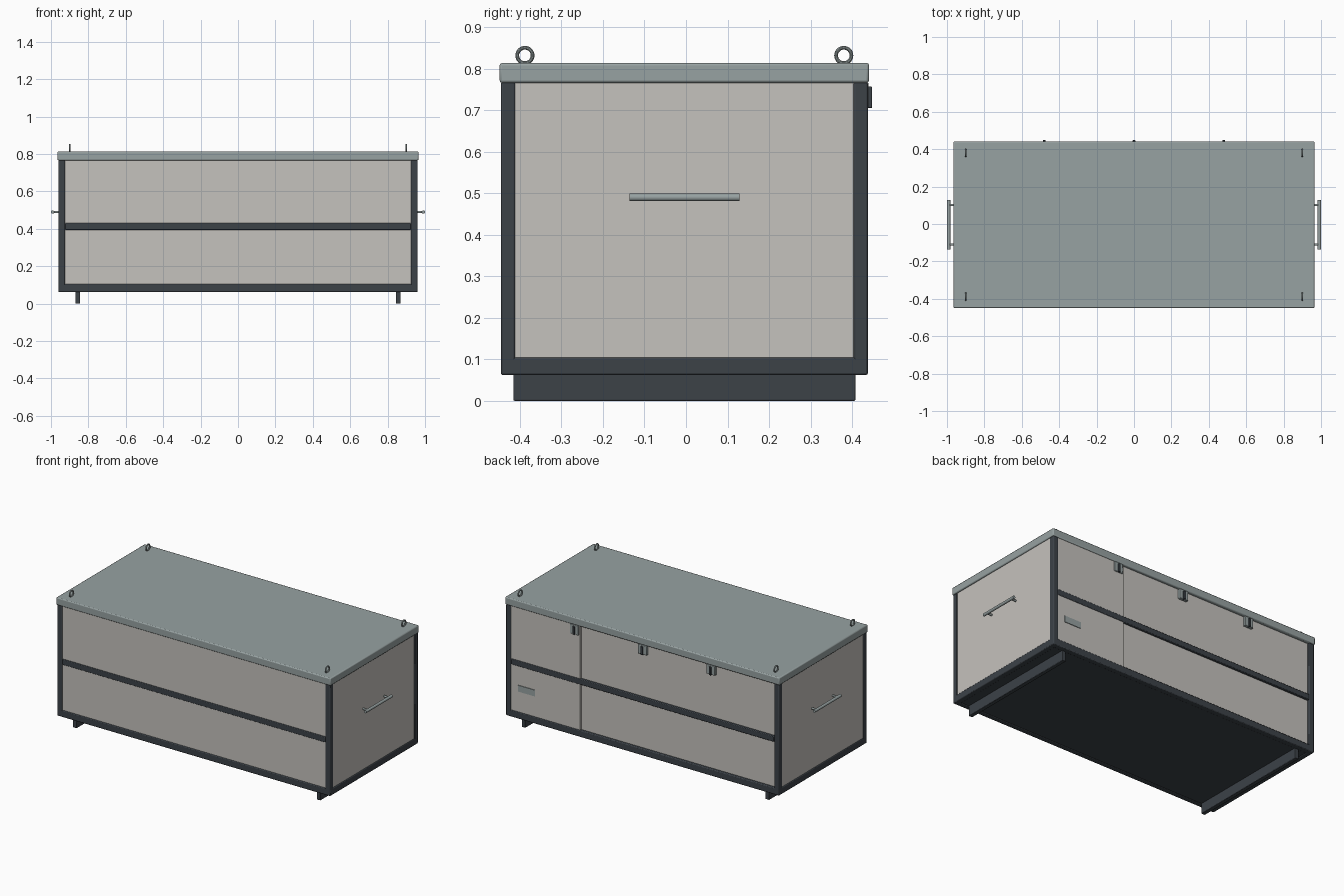
import bpy
import math

cube = bpy.data.objects.get("Cube")
if cube:
    bpy.data.objects.remove(cube, do_unlink=True)


def material(name, rgb):
    m = bpy.data.materials.new(name)
    m.use_nodes = True
    m.diffuse_color = (*rgb, 1)
    m.node_tree.nodes["Principled BSDF"].inputs["Base Color"].default_value = (*rgb, 1)
    return m


PANEL = material("warm grey panel", (0.56, 0.54, 0.51))
STEEL = material("blue grey steel", (0.31, 0.36, 0.36))
DARK = material("dark frame", (0.045, 0.054, 0.064))

YC = -0.004              # body centre, offset by the rear latches
HX, HY = 0.96, 0.442     # half size of the frame
POST = 0.035
Z0, Z1 = 0.062, 0.768    # frame bottom and top
RAIL_TOP = 0.105


def finish(obj, name, mat, bevel=0.0):
    obj.name = name
    obj.data.materials.append(mat)
    if bevel:
        mod = obj.modifiers.new("Bevel", "BEVEL")
        mod.width = bevel
        mod.segments = 2
    bpy.ops.object.shade_smooth_by_angle(angle=math.radians(35))
    return obj


def box(name, x, y, z, mat, bevel=0.0):
    """Box from (min, max) pairs; y is relative to the body centre."""
    lo, hi = zip(x, y, z)
    bpy.ops.mesh.primitive_cube_add(size=1)
    o = bpy.context.object
    for v in o.data.vertices:
        v.co = [h if c > 0 else l for c, l, h in zip(v.co, lo, hi)]
        v.co.y += YC
    return finish(o, name, mat, bevel)


def rod(name, loc, radius, length, rot, mat):
    bpy.ops.mesh.primitive_cylinder_add(vertices=20, radius=radius, depth=length,
                                        location=(loc[0], loc[1] + YC, loc[2]), rotation=rot)
    return finish(bpy.context.object, name, mat)


def span(a, b, s):
    return tuple(sorted((a * s, b * s)))


SIDES = ((1, "left"), (-1, "right"))
ENDS = ((-1, "front"), (1, "back"))

# Lid and floor
box("lid", (-0.965, 0.965), (-0.445, 0.445), (0.766, 0.814), STEEL, 0.006)
box("floor", (-HX + 0.02, HX - 0.02), (-HY + 0.02, HY - 0.02), (Z0 + 0.002, RAIL_TOP), DARK)

# Wall panels, set just inside the frame
for s, side in SIDES:
    box(side + "_panel", span(0.935, HX - 0.004, s), (-HY + 0.02, HY - 0.02),
        (RAIL_TOP - 0.01, Z1), PANEL)
box("front_panel", (-HX + 0.02, HX - 0.02), (-HY + 0.005, -HY + 0.03),
    (RAIL_TOP - 0.01, Z1), PANEL)
box("back_panel", (-HX + 0.02, HX - 0.02), (HY - 0.035, HY - 0.015),
    (RAIL_TOP - 0.01, Z1), PANEL)
box("back_service_panel", (0.44, HX - 0.02), (HY - 0.03, HY - 0.004),
    (RAIL_TOP - 0.01, Z1), PANEL)

# Corner posts and lifting rings
for s, side in SIDES:
    for e, end in ENDS:
        box(f"{end}_{side}_post", span(HX - POST, HX, s), span(HY - POST, HY, e),
            (Z0, Z1), DARK, 0.005)
        bpy.ops.mesh.primitive_torus_add(
            location=(s * 0.9, YC + e * 0.384, 0.832), rotation=(0, math.pi / 2, 0),
            major_radius=0.0185, minor_radius=0.0045, major_segments=32, minor_segments=10)
        finish(bpy.context.object, f"{end}_{side}_lifting_ring", STEEL)

# Long rails
for e, end in ENDS:
    box(end + "_bottom_rail", (-HX, HX), span(HY - POST, HY, e), (Z0, RAIL_TOP), DARK, 0.005)
    box(end + "_middle_rail", (-HX + POST, HX - POST), span(HY - POST, HY, e),
        (0.395, 0.431), DARK, 0.004)

# Short rails, skids and handles
for s, side in SIDES:
    box(side + "_bottom_rail", span(HX - POST, HX, s), (-HY, HY), (Z0, RAIL_TOP), DARK, 0.005)
    box(side + "_skid", span(0.844, 0.87, s), (-0.412, 0.412), (0, Z0 + 0.01), DARK, 0.003)
    rod(side + "_handle_bar", (s * 0.991, 0, 0.49), 0.009, 0.265, (math.pi / 2, 0, 0), STEEL)
    for e, end in ENDS:
        rod(f"{side}_handle_{end}_stem", (s * 0.968, e * 0.105, 0.49), 0.006, 0.04,
            (0, math.pi / 2, 0), STEEL)

# Rear latches
for i, x in enumerate((-0.48, 0, 0.48), 1):
    box(f"latch_{i}_body", (x - 0.03, x + 0.03), (HY - 0.03, HY + 0.002),
        (0.705, 0.766), STEEL, 0.003)
    box(f"latch_{i}_lever", (x - 0.007, x + 0.007), (HY - 0.02, HY + 0.01),
        (0.705, 0.757), DARK, 0.002)

# Rear identification plate
box("identification_plate", (0.757, 0.876), (HY - 0.006, HY), (0.235, 0.275), STEEL)
